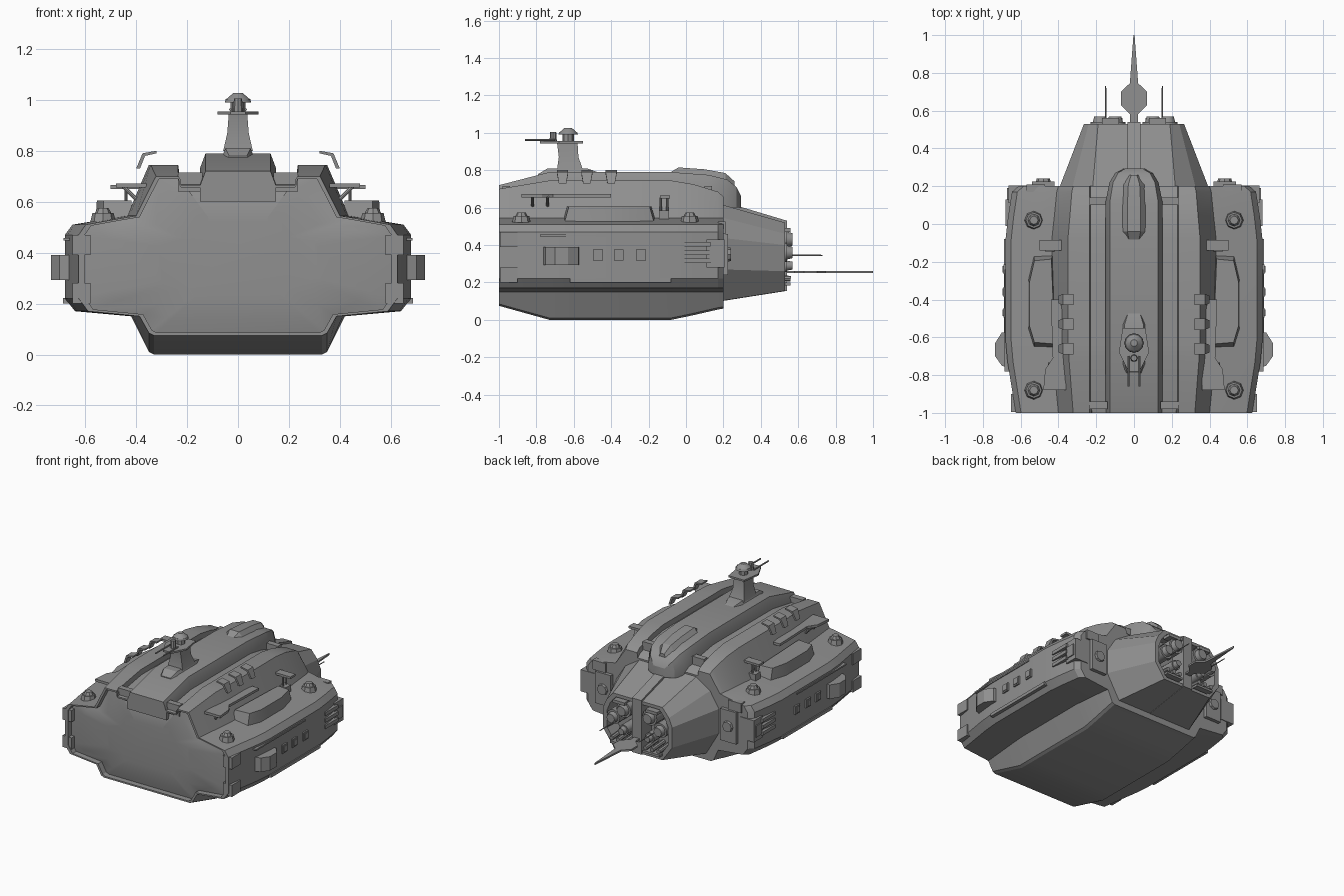
import bpy, bmesh, math
from mathutils import Matrix, Vector

cube = bpy.data.objects.get("Cube")
if cube:
    bpy.data.objects.remove(cube)

grey = bpy.data.materials.new("hull_grey")
grey.use_nodes = True
COLOUR = (0.28, 0.28, 0.28, 1)
grey.diffuse_color = COLOUR
grey.node_tree.nodes["Principled BSDF"].inputs["Base Color"].default_value = COLOUR


def finish(name, bm, mirror=False, smooth=25):
    bmesh.ops.recalc_face_normals(bm, faces=bm.faces[:])
    mesh = bpy.data.meshes.new(name)
    bm.to_mesh(mesh)
    bm.free()
    ob = bpy.data.objects.new(name, mesh)
    bpy.context.collection.objects.link(ob)
    mesh.materials.append(grey)
    if mirror:
        ob.modifiers.new("mirror", 'MIRROR').use_mirror_merge = False
    bpy.ops.object.select_all(action='DESELECT')
    ob.select_set(True)
    bpy.context.view_layer.objects.active = ob
    bpy.ops.object.shade_smooth_by_angle(angle=math.radians(smooth))
    return ob


def loft(name, rings, mirror=False, smooth=25):
    """Bridge equal rings of points and cap both ends."""
    bm = bmesh.new()
    loops = [[bm.verts.new(p) for p in ring] for ring in rings]
    n = len(loops[0])
    for a, b in zip(loops, loops[1:]):
        for i in range(n):
            bm.faces.new((a[i], a[(i + 1) % n], b[(i + 1) % n], b[i]))
    bm.faces.new(loops[0])
    bm.faces.new(loops[-1][::-1])
    return finish(name, bm, mirror, smooth)


def ring_y(half, y):
    """Symmetric section at y from its +x half, listed top to bottom."""
    return [(x, y, z) for x, z in half] + [(-x, y, z) for x, z in reversed(half)]


def slab(name, outline, z0, z1, mirror=False, shrink=1.0):
    """Flat outline raised from z0 to z1, its top shrunk about the middle."""
    cx = sum(p[0] for p in outline) / len(outline)
    cy = sum(p[1] for p in outline) / len(outline)
    top = [(cx + (x - cx) * shrink, cy + (y - cy) * shrink, z1) for x, y in outline]
    return loft(name, [[(x, y, z0) for x, y in outline], top], mirror)


def box(name, lo, hi, mirror=True, shrink=1.0):
    outline = [(lo[0], lo[1]), (hi[0], lo[1]), (hi[0], hi[1]), (lo[0], hi[1])]
    return slab(name, outline, lo[2], hi[2], mirror, shrink)


def rod(name, a, b, r1, r2=None, sides=8, mirror=True):
    a, b = Vector(a), Vector(b)
    bm = bmesh.new()
    turn = (b - a).to_track_quat('Z', 'Y').to_matrix().to_4x4()
    bmesh.ops.create_cone(bm, cap_ends=True, segments=sides, radius1=r1,
                          radius2=r1 if r2 is None else r2, depth=(b - a).length,
                          matrix=Matrix.Translation((a + b) / 2) @ turn)
    return finish(name, bm, mirror, 35)


# Main hull: one section reshaped along the length
SECTION = [(.23, .71), (.235, .745), (.35, .745), (.435, .545), (.5, .535), (.65, .51),
           (.68, .47), (.68, .22), (.64, .17), (.42, .15), (.35, .01), (.33, 0)]


def hull_section(wing, dome, drop, keel):
    half = []
    for x, z in SECTION:
        if z > .6:
            half.append((x if x < .3 else x * dome, z - drop))
        elif z < .1:
            half.append((x, z + keel))
        else:
            half.append((x * (wing if x > .45 else dome), z))
    return half


def shrunk(half, s):
    return [(x * s, .38 + (z - .38) * s) for x, z in half]


nose = hull_section(.92, .92, .045, .075)
hull = [ring_y(shrunk(nose, .5), -.982), ring_y(shrunk(nose, .8), -.975),
        ring_y(shrunk(nose, .965), -.96), ring_y(shrunk(nose, .965), -1), ring_y(nose, -1)]
for y, *shape in [(-.73, .985, .98, 0, 0), (-.62, 1, 1, 0, 0), (-.08, 1, 1, 0, 0),
                  (.04, .98, .97, .02, .025), (.17, .95, .94, .06, .055), (.2, .9, .92, .085, .06)]:
    hull.append(ring_y(hull_section(*shape), y))
loft("main_hull", hull)

# Central spine with a rounded rear end
loft("spine", [ring_y([(w * .85, z), (w, z - .06), (w, .6)], y) for y, w, z in
               [(-1, .15, .72), (-.73, .15, .79), (-.08, .15, .79), (.12, .15, .775),
                (.22, .13, .75), (.27, .1, .71), (.295, .05, .66)]])
loft("spine_hatch", [ring_y([(w * .5, z), (w, z - .04), (w, .7)], y) for y, w, z in
                     [(-.09, .05, .785), (-.04, .07, .815), (.1, .07, .805),
                      (.21, .06, .785), (.26, .03, .74)]])
for y in (-.96, .12):
    box("channel_block", (.14, y - .02, .64), (.235, y + .02, .715))

# Tail block with a recessed rear bay
tail_a = [(.22, .62), (.33, .55), (.4, .44), (.4, .27), (.3, .1)]
tail_b = [(.19, .52), (.24, .46), (.265, .4), (.265, .26), (.19, .155)]
loft("tail_block", [ring_y(tail_a, .18), ring_y(tail_b, .53),
                    ring_y([(x * .88, .335 + (z - .335) * .88) for x, z in tail_b], .53),
                    ring_y([(x * .85, .335 + (z - .335) * .85) for x, z in tail_b], .43)], smooth=12)
loft("tail_ridge", [ring_y([(.035, .635), (.035, .1)], .19),
                    ring_y([(.035, .53), (.035, .155)], .54)])

# Engine machinery in the bay
for x, z, r in [(.1, .43, .055), (.18, .36, .05), (.1, .29, .035)]:
    rod("engine_drum", (x, .42, z), (x, .54, z), r, sides=12)
    rod("engine_collar", (x, .53, z), (x, .57, z), r * .8, r * .6, sides=12)
for i in range(3):
    x = .08 + i * .05
    rod("exhaust_pipe", (x, .42, .23), (x, .56, .22), .015)
box("bay_upper_plate", (.08, .5, .47), (.17, .56, .49))
box("bay_lower_plate", (.06, .45, .185), (.19, .56, .2))
rod("rear_antenna", (.15, .53, .345), (.15, .73, .345), .005, .003)

# Rear spike and its diamond fin
slab("rear_spike", [(-.02, .5), (.02, .5), (.02, .58), (.07, .63), (.07, .7), (.022, .745),
                    (.003, 1), (-.003, 1), (-.022, .745), (-.07, .7), (-.07, .63), (-.02, .58)],
     .25, .262)

# Command tower
loft("tower_base", [ring_y([(w * .7, z), (w, .76)], y) for y, w, z in
                    [(-.79, .05, .78), (-.74, .07, .81), (-.53, .07, .81), (-.46, .04, .785)]])
loft("tower_column", [[(sx * w, y, z) for sx, y in ((-1, f), (1, f), (1, b), (-1, b))]
                      for w, f, b, z in [(.058, -.69, -.55, .8), (.042, -.68, -.575, .87),
                                         (.036, -.69, -.58, .95)]])
slab("tower_platform", [(-.03, -.78), (.03, -.78), (.08, -.68), (.06, -.55), (-.06, -.55), (-.08, -.68)],
     .943, .955)
rod("tower_neck", (0, -.63, .95), (0, -.63, 1), .03, mirror=False)
rod("tower_cap_rim", (0, -.63, .99), (0, -.63, 1.003), .052, .048, 12, False)
rod("tower_cap", (0, -.63, 1.002), (0, -.63, 1.027), .047, .018, 12, False)
rod("sensor_knob", (0, -.71, .95), (0, -.71, 1.005), .02, .016, mirror=False)
rod("tower_barrel", (.03, -.7, .962), (.03, -.86, .962), .005)

# Dome hooks, thin shelf fins and their struts
HOOK = [(.4, .73), (.375, .79), (.32, .80), (.32, .79), (.365, .78), (.385, .73)]
for y in (-.66, -.53, -.4):
    loft("dome_hook", [[(x, y + s * (.02 if z < .75 else .03), z) for x, z in HOOK] for s in (-1, 1)], True)
slab("shelf_fin", [(.36, -.88), (.48, -.88), (.47, -.77), (.43, -.71), (.44, -.4), (.39, -.4), (.36, -.6)],
     .655, .672, True)
for y in (-.82, -.74):
    rod("shelf_strut", (.4, y, .61), (.45, y, .66), .008)

# Deck blisters, bollards and lookout tables
slab("deck_blister", [(.41, -.66), (.53, -.65), (.56, -.55), (.56, -.3), (.53, -.17), (.43, -.16)],
     .52, .605, True, .9)
for y in (.02, -.88):
    rod("bollard_base", (.53, y, .52), (.53, y, .555), .05, .042)
    rod("bollard_top", (.53, y, .55), (.53, y, .575), .035, .022)
box("lookout_box", (.42, -.145, .52), (.47, -.09, .585))
box("lookout_table", (.38, -.14, .65), (.5, -.085, .665))
for y in (-.135, -.1):
    rod("lookout_post", (.44, y, .57), (.44, y, .655), .006)

# Side plating, windows and bulges
box("side_rail", (.66, -.78, .447), (.686, -.24, .457))
box("lower_lip", (.64, -.62, .2), (.688, -.08, .222))
box("nose_clamp_upper", (.58, -.995, .39), (.65, -.9, .47))
box("nose_clamp_lower", (.58, -.995, .2), (.65, -.9, .28))
for y in (-.47, -.36, -.24):
    box("window_frame", (.67, y - .026, .318), (.69, y + .026, .376))
    box("window_pane", (.68, y - .018, .327), (.695, y + .018, .367))
slab("side_bulge", [(.64, -.77), (.7, -.75), (.735, -.7), (.735, -.63), (.7, -.575), (.64, -.57)],
     .293, .39, True)

# Stern pods and prongs at the wing tips
box("stern_pod", (.56, .11, .28), (.665, .205, .43))
box("stern_pod_plate", (.6, .125, .31), (.672, .19, .39))
for z in (.315, .36, .405):
    box("stern_prong", (.64, -.01, z - .012), (.68, .13, z + .012))
box("stern_machinery", (.42, .18, .24), (.54, .225, .46))
box("stern_upper_vent", (.47, .17, .46), (.57, .21, .525))
rod("stern_port", (.48, .2, .35), (.48, .24, .35), .045, .035)
